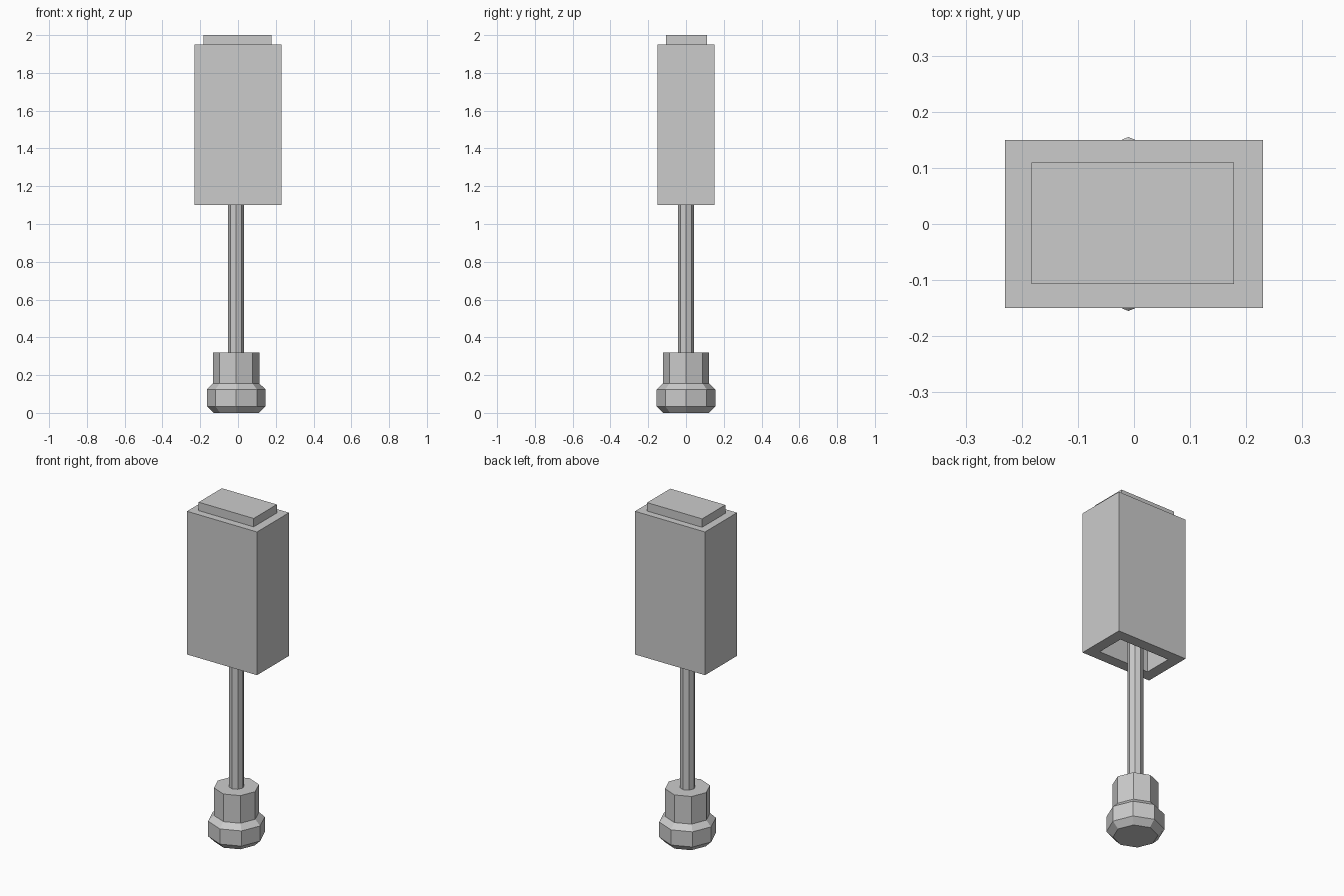
import bpy, bmesh, math

if "Cube" in bpy.data.objects:
    bpy.data.objects.remove(bpy.data.objects["Cube"])

CX, CY = -0.01, 0.0   # axis of the shaft and foot
SIDES = 8


def make_object(name, bm):
    bmesh.ops.recalc_face_normals(bm, faces=bm.faces)
    mesh = bpy.data.meshes.new(name)
    bm.to_mesh(mesh)
    bm.free()
    obj = bpy.data.objects.new(name, mesh)
    bpy.context.collection.objects.link(obj)
    return obj


def turned(name, profile):
    """Eight-sided closed solid from (radius, height) pairs, corners on the axes."""
    bm = bmesh.new()
    rings = []
    for r, z in profile:
        rings.append([bm.verts.new((CX + r * math.cos(2 * math.pi * i / SIDES),
                                    CY + r * math.sin(2 * math.pi * i / SIDES), z))
                      for i in range(SIDES)])
    for a, b in zip(rings, rings[1:]):
        for i in range(SIDES):
            j = (i + 1) % SIDES
            bm.faces.new((a[i], a[j], b[j], b[i]))
    bm.faces.new(rings[0][::-1])
    bm.faces.new(rings[-1])
    return make_object(name, bm)


def box(name, x, y, z):
    """Box from (min, max) ranges."""
    bm = bmesh.new()
    bmesh.ops.create_cube(bm, size=1)
    for v in bm.verts:
        v.co = [(lo + hi) / 2 + c * (hi - lo) for c, (lo, hi) in zip(v.co, (x, y, z))]
    return make_object(name, bm)


# Foot: chamfered flange with a narrower collar above
turned("foot_collar", [(0.12, 0), (0.155, 0.035), (0.155, 0.125), (0.123, 0.156), (0.123, 0.32)])

# Shaft rising into the hollow head
turned("shaft", [(0.042, 0.30), (0.042, 1.95)])

# Head: four boards butted in a pinwheel, open underneath
W, D, T = 0.23, 0.15, 0.065
Z = (1.1, 1.95)
for side, s in (("front", 1), ("back", -1)):
    box("head_board_" + side, sorted((-s * W, s * (W - T))), sorted((-s * D, -s * (D - T))), Z)
for side, s in (("right", 1), ("left", -1)):
    box("head_board_" + side, sorted((s * (W - T), s * W)), sorted((-s * D, s * (D - T))), Z)

# Lid closing the top of the head
box("head_lid", (-0.183, 0.178), (-0.107, 0.11), (1.95, 2.0))
